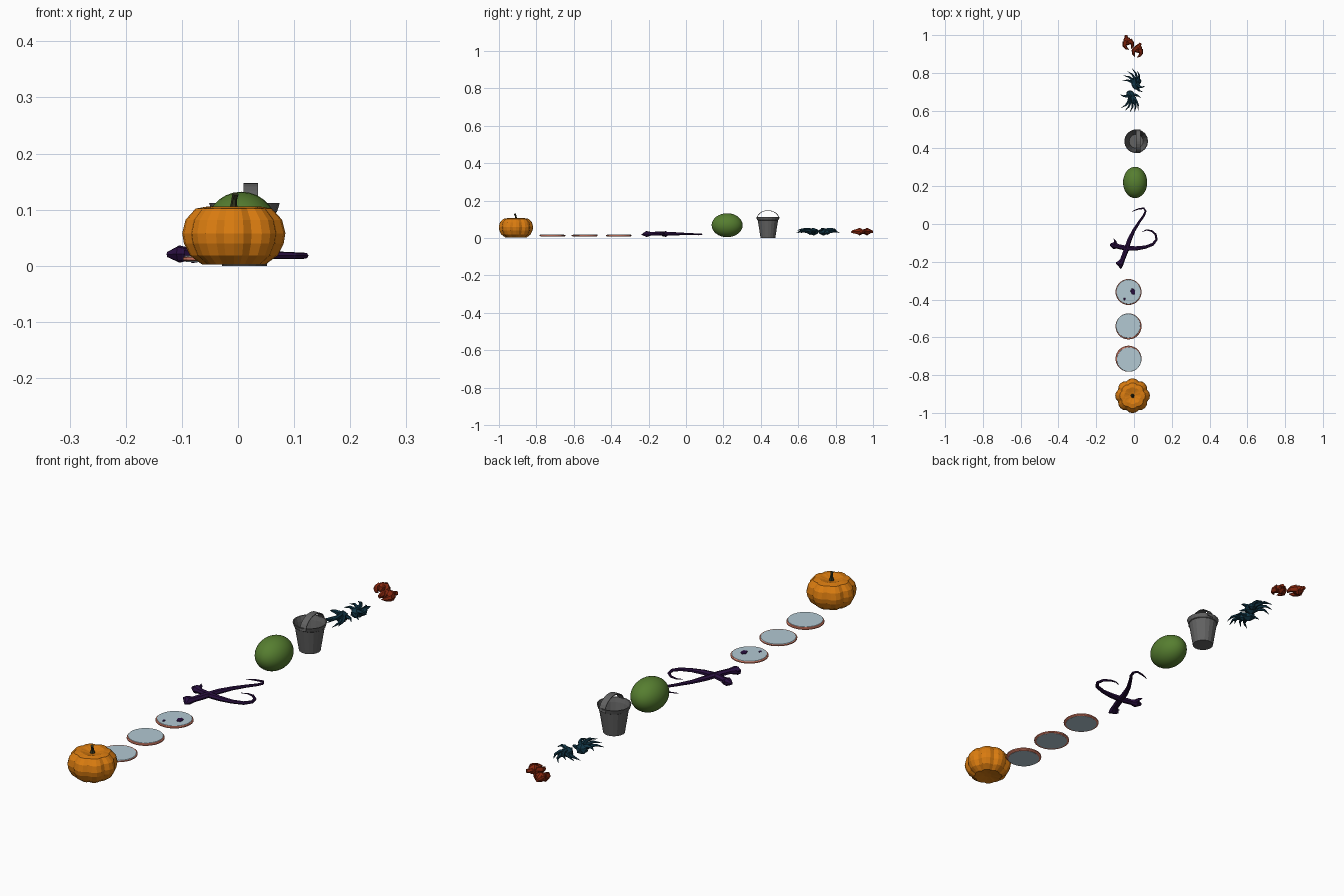
import bpy, bmesh, math
from mathutils import Vector, Matrix

if "Cube" in bpy.data.objects:
    bpy.data.objects.remove(bpy.data.objects["Cube"])


def mat(name, r, g, b):
    lin = [((c / 255 + 0.055) / 1.055) ** 2.4 if c > 10 else c / 255 / 12.92 for c in (r, g, b)]
    m = bpy.data.materials.new(name)
    m.diffuse_color = (*lin, 1)
    m.use_nodes = True
    m.node_tree.nodes["Principled BSDF"].inputs["Base Color"].default_value = m.diffuse_color
    return m


ORANGE = mat("pumpkin orange", 218, 124, 16)
STEM = mat("stem dark green", 48, 50, 28)
BLUE = mat("pale blue", 178, 200, 210)
SALMON = mat("salmon", 238, 138, 112)
PURPLE = mat("dark purple", 40, 14, 62)
GREEN = mat("melon green", 86, 126, 48)
GREY = mat("bucket grey", 98, 98, 98)
TEAL = mat("dark teal", 16, 52, 68)
RED = mat("rust red", 132, 38, 14)


def finish(name, bm, material, smooth=False):
    bmesh.ops.recalc_face_normals(bm, faces=bm.faces)
    me = bpy.data.meshes.new(name)
    bm.to_mesh(me)
    bm.free()
    me.materials.append(material)
    for p in me.polygons:
        p.use_smooth = smooth
    ob = bpy.data.objects.new(name, me)
    bpy.context.collection.objects.link(ob)
    return ob


def lathe(name, profile, n, centre, material, radius=lambda a: 1.0):
    """Revolve (r, z) points; radius(angle) scales each spoke."""
    bm = bmesh.new()
    rings = []
    for r, z in profile:
        ring = []
        for i in range(n):
            a = math.tau * i / n
            k = r * radius(a)
            ring.append(bm.verts.new((centre[0] + k * math.cos(a), centre[1] + k * math.sin(a), z)))
        rings.append(ring)
    for a, b in zip(rings, rings[1:]):
        for i in range(n):
            j = (i + 1) % n
            bm.faces.new((a[i], a[j], b[j], b[i]))
    bm.faces.new(rings[0])
    bm.faces.new(rings[-1])
    return finish(name, bm, material)


def add_tube(bm, pts, n=6, flat=1.0):
    """Tapered tube through (x, y, z, r) points."""
    rings = []
    for i, (x, y, z, r) in enumerate(pts):
        p, q = pts[max(i - 1, 0)], pts[min(i + 1, len(pts) - 1)]
        t = (Vector(q[:3]) - Vector(p[:3])).normalized()
        up = Vector((0, 0, 1)) if abs(t.z) < 0.9 else Vector((0, 1, 0))
        side = t.cross(up).normalized()
        up = side.cross(t)
        c = Vector((x, y, z))
        rings.append([bm.verts.new(c + side * r * math.cos(math.tau * k / n)
                                   + up * r * flat * math.sin(math.tau * k / n)) for k in range(n)])
    for a, b in zip(rings, rings[1:]):
        for k in range(n):
            j = (k + 1) % n
            bm.faces.new((a[k], a[j], b[j], b[k]))
    bm.faces.new(rings[0])
    bm.faces.new(rings[-1])


def add_blob(bm, centre, size, turn=0, sub=1):
    m = Matrix.Translation(centre) @ Matrix.Rotation(turn, 4, 'Z') @ Matrix.Diagonal((*size, 1))
    bmesh.ops.create_icosphere(bm, subdivisions=sub, radius=1, matrix=m)


# Pumpkin with eight lobes and a bent stem
PX, PY = -0.0075, -0.909
lathe("pumpkin", [(0.015, 0.008), (0.056, 0.002), (0.078, 0.018), (0.089, 0.040), (0.092, 0.058),
                  (0.086, 0.082), (0.068, 0.102), (0.045, 0.106), (0.02, 0.099), (0.004, 0.096)],
      32, (PX, PY), ORANGE, lambda a: 0.90 + 0.10 * abs(math.cos(4 * a)) ** 0.7)
bm = bmesh.new()
add_tube(bm, [(PX, PY, 0.094, 0.011), (PX, PY, 0.108, 0.006),
              (PX + 0.001, PY - 0.002, 0.119, 0.005), (PX + 0.003, PY - 0.007, 0.128, 0.006)])
finish("pumpkin_stem", bm, STEM)

# Three round slices: salmon rim, pale discs set slightly off centre
for i, (y, ox, oy) in enumerate([(-0.713, 0.003, -0.004), (-0.542, -0.002, 0.003), (-0.36, 0, 0.001)]):
    x = -0.029
    lathe(f"slice_rim_{i}", [(0.064, 0.008), (0.069, 0.0105), (0.069, 0.0145), (0.066, 0.017)], 28, (x, y), SALMON)
    lathe(f"slice_top_{i}", [(0.065, 0.0165), (0.064, 0.0182)], 28, (x + ox, y + oy), BLUE)
    lathe(f"slice_underside_{i}", [(0.061, 0.0072), (0.061, 0.0085)], 28, (x - ox, y + oy), BLUE)
for i, (x, y, r) in enumerate([(-0.006, -0.358, 0.019), (-0.05, -0.397, 0.008)]):
    lathe(f"slice_spot_{i}", [(r, 0.0178), (r * 0.9, 0.0195)], 7, (x, y), PURPLE,
          lambda a: 0.8 + 0.2 * math.cos(2 * a + 2.6))

# Two curling tentacles with barbed ends
TENTACLES = [
    [(-0.068, -0.236, .018, .003), (-0.077, -0.212, .021, .021), (-0.062, -0.19, .022, .013),
     (-0.045, -0.145, .023, .014), (-0.025, -0.085, .023, .012), (-0.002, -0.035, .022, .009),
     (0.028, 0.012, .021, .007), (0.052, 0.045, .020, .006), (0.061, 0.068, .019, .006),
     (0.052, 0.083, .019, .005), (0.025, 0.080, .018, .004), (-0.012, 0.066, .018, .001)],
    [(-0.126, -0.108, .020, .006), (-0.105, -0.112, .021, .020), (-0.085, -0.118, .021, .013),
     (-0.04, -0.128, .022, .014), (0.01, -0.129, .021, .012), (0.06, -0.122, .019, .009),
     (0.10, -0.107, .018, .008), (0.119, -0.082, .018, .007), (0.114, -0.055, .018, .006),
     (0.092, -0.036, .018, .005), (0.065, -0.032, .018, .003), (0.042, -0.042, .018, .001)]]
for i, pts in enumerate(TENTACLES):
    bm = bmesh.new()
    add_tube(bm, pts, 7, 0.8)
    finish(f"tentacle_{i}", bm, PURPLE)
bm = bmesh.new()
add_tube(bm, [(-0.095, -0.12, .022, .010), (-0.10, -0.09, .026, .006), (-0.108, -0.078, .028, .001)], 5)
add_tube(bm, [(-0.07, -0.20, .022, .010), (-0.095, -0.205, .026, .002)], 5)
finish("tentacle_barbs", bm, PURPLE)

# Melon
bm = bmesh.new()
bmesh.ops.create_uvsphere(bm, u_segments=28, v_segments=16, radius=1,
                          matrix=Matrix.Translation((0.006, 0.22, 0.068)) @ Matrix.Diagonal((0.064, 0.083, 0.064, 1))
                          @ Matrix.Rotation(math.pi / 2, 4, 'X'))
finish("melon", bm, GREEN, True)

# Open bucket: outer wall, lip, inner wall
BX, BY = 0.0115, 0.438
lathe("bucket", [(0.040, 0.0), (0.055, 0.094), (0.058, 0.096), (0.063, 0.112), (0.059, 0.112),
                 (0.053, 0.094), (0.037, 0.006)], 18, (BX, BY), GREY)

# Flat strap handle arching along y
bm = bmesh.new()
rows = []
for k in range(13):
    a = math.pi * k / 12
    row = []
    for r, h in ((0.061, 0.048), (0.058, 0.045)):
        for dx in (-0.013, 0.013):
            row.append(bm.verts.new((0.0225 + dx, BY + r * math.cos(a), 0.1 + h * math.sin(a))))
    rows.append([row[0], row[1], row[3], row[2]])
for a, b in zip(rows, rows[1:]):
    for k in range(4):
        bm.faces.new((a[k], a[(k + 1) % 4], b[(k + 1) % 4], b[k]))
bm.faces.new(rows[0])
bm.faces.new(rows[-1])
finish("bucket_handle", bm, GREY)

# Two spiky clusters of curved legs
CLUSTERS = [((0.01, 0.735), 0.6, [(-0.062, 0.757), (-0.055, 0.785), (-0.035, 0.808), (-0.01, 0.822),
                                  (0.018, 0.812), (0.058, 0.73), (0.045, 0.70)]),
            ((-0.018, 0.683), 0.6, [(-0.068, 0.615), (-0.048, 0.600), (-0.022, 0.592), (0.002, 0.590),
                                    (0.022, 0.600), (-0.072, 0.685), (0.035, 0.668)])]
for i, ((cx, cy), turn, tips) in enumerate(CLUSTERS):
    bm = bmesh.new()
    add_blob(bm, (cx, cy, 0.033), (0.024, 0.030, 0.021), turn)
    add_blob(bm, (cx + 0.012, cy + 0.02 * (1 - 2 * i), 0.032), (0.020, 0.018, 0.016), turn)
    for k, (tx, ty) in enumerate(tips):
        dx, dy = tx - cx, ty - cy
        bow = 0.16 * (1 if i == 0 else -1)
        z = 0.033 + 0.006 * (k % 3 - 1)
        add_tube(bm, [(cx + dx * f + dy * bow * s, cy + dy * f - dx * bow * s, z + 0.008 * s, r)
                      for f, s, r in ((0.1, 0.3, .010), (0.4, 0.9, .008), (0.7, 0.9, .005), (1, 0, .0006))], 5)
    finish(f"spiky_cluster_{i}", bm, TEAL)

# Two pincer claws
for i, (cx, cy, turn) in enumerate([(-0.036, 0.968, 0.35), (0.022, 0.928, -0.25)]):
    bm = bmesh.new()
    add_blob(bm, (0, 0, 0.034), (0.024, 0.025, 0.021))
    add_tube(bm, [(0, 0.01, .034, .015), (0.002, 0.022, .034, .009), (0.006, 0.032, .034, .007)], 6)
    for s in (-1, 1):
        add_tube(bm, [(s * .012, 0, .034, .015), (s * .021, -.018, .034, .011),
                      (s * .017, -.034, .033, .007), (s * .006, -.046, .032, .001)], 6, 1.2)
    bm.transform(Matrix.Translation((cx, cy, 0)) @ Matrix.Rotation(turn, 4, 'Z'))
    finish(f"pincer_claw_{i}", bm, RED)
